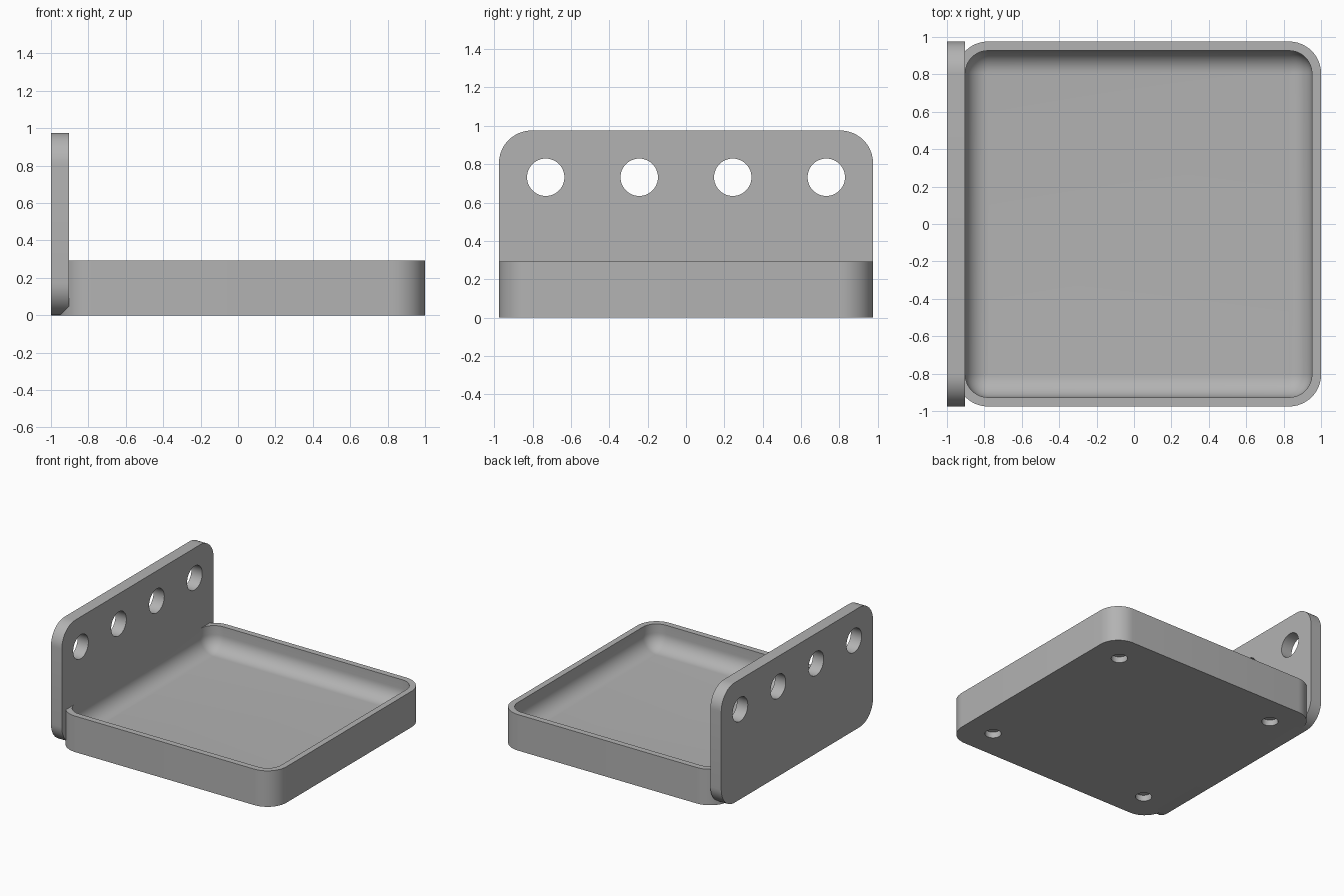
import bpy, bmesh
from math import sin, cos, pi

U = 2 / 41           # base unit: the whole model is 41 units long
SEG = 12             # segments per rounded corner

if "Cube" in bpy.data.objects:
    bpy.data.objects.remove(bpy.data.objects["Cube"], do_unlink=True)

grey = bpy.data.materials.new("plain grey")
grey.use_nodes = True
colour = (0.45, 0.45, 0.45, 1)
grey.diffuse_color = colour
grey.node_tree.nodes["Principled BSDF"].inputs["Base Color"].default_value = colour


def rounded_rect(half_a, half_b, radius):
    """Counter-clockwise outline of a rounded rectangle."""
    points = []
    for corner, (sa, sb) in enumerate([(1, 1), (-1, 1), (-1, -1), (1, -1)]):
        for i in range(SEG + 1):
            t = (corner + i / SEG) * pi / 2
            points.append((sa * (half_a - radius) + radius * cos(t),
                           sb * (half_b - radius) + radius * sin(t)))
    return points


def loft(name, rings):
    """Skin a list of equal rings and cap both ends."""
    bm = bmesh.new()
    loops = [[bm.verts.new(p) for p in ring] for ring in rings]
    for a, b in zip(loops, loops[1:]):
        for i in range(len(a)):
            j = (i + 1) % len(a)
            bm.faces.new((a[i], a[j], b[j], b[i]))
    bm.faces.new(loops[0])
    bm.faces.new(loops[-1])
    bmesh.ops.recalc_face_normals(bm, faces=bm.faces)
    mesh = bpy.data.meshes.new(name)
    bm.to_mesh(mesh)
    bm.free()
    mesh.materials.append(grey)
    obj = bpy.data.objects.new(name, mesh)
    bpy.context.collection.objects.link(obj)
    return obj


def drill(target, centre, radius, depth, along_x=False):
    """Cut a round hole, centred on the given point."""
    bpy.ops.mesh.primitive_cylinder_add(
        vertices=48, radius=radius, depth=depth, location=centre,
        rotation=(0, pi / 2 if along_x else 0, 0))
    cutter = bpy.context.object
    cutter.hide_render = True
    cutter.data.materials.append(grey)
    mod = target.modifiers.new("hole", 'BOOLEAN')
    mod.object = cutter
    mod.operation = 'DIFFERENCE'
    mod.solver = 'EXACT'
    bpy.context.view_layer.objects.active = target
    bpy.ops.object.modifier_apply(modifier=mod.name)
    bpy.data.objects.remove(cutter, do_unlink=True)


# Tray: outer wall, flat rim, inner wall, rounded floor edge
MID = U / 2
HALF = 20 * U
CORNER = 3.5 * U
HEIGHT = 6 * U
FLOOR = 2 * U
FILLET = 2.5 * U


def tray_ring(inset, z):
    radius = max(CORNER - inset, 0.003)
    return [(x + MID, y, z) for x, y in rounded_rect(HALF - inset, HALF - inset, radius)]


rings = [tray_ring(0, 0), tray_ring(0, HEIGHT), tray_ring(U, HEIGHT)]
for i in range(SEG + 1):
    t = i / SEG * pi / 2
    rings.append(tray_ring(U + FILLET * (1 - cos(t)), FLOOR + FILLET * (1 - sin(t))))
tray = loft("tray", rings)

# Blind recesses under the tray
for sx in (-1, 1):
    for sy in (-1, 1):
        drill(tray, (MID + sx * 15 * U, sy * 15 * U, 0), 1.25 * U, 2 * U)

# Upright plate with rounded corners and a row of holes
outline = rounded_rect(HALF, HALF / 2, CORNER)
plate = loft("upright_plate", [[(x, y, z + HALF / 2) for y, z in outline]
                               for x in (-1, -1 + 2 * U)])
for k in (-15, -5, 5, 15):
    drill(plate, (-1 + U, k * U, 15 * U), 2 * U, 4 * U, along_x=True)

# Smooth curved surfaces, keep edges crisp
for obj in (tray, plate):
    bpy.ops.object.select_all(action='DESELECT')
    obj.select_set(True)
    bpy.context.view_layer.objects.active = obj
    bpy.ops.object.shade_smooth_by_angle(angle=pi / 6)
